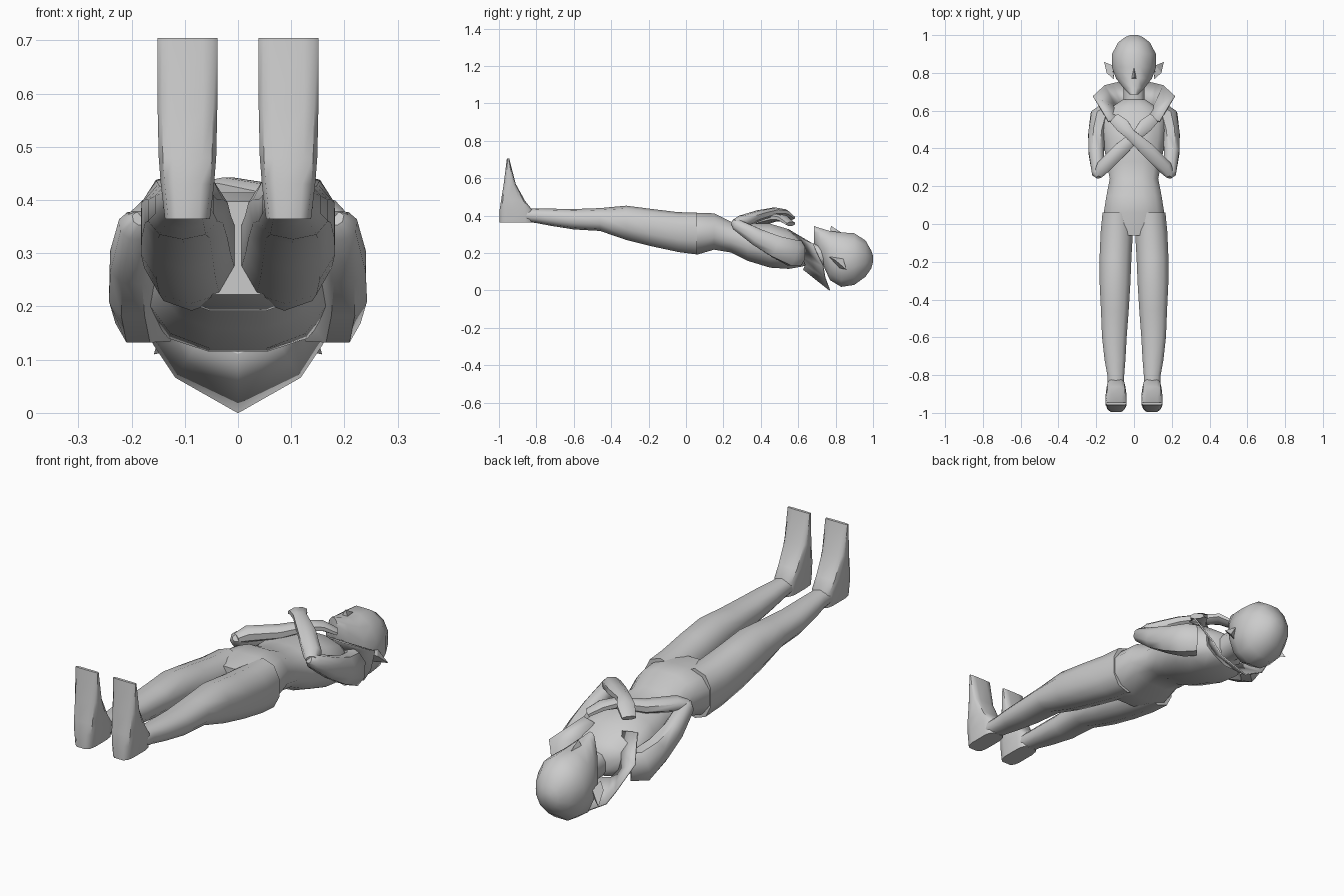
import bpy, bmesh, math
from mathutils import Vector

if "Cube" in bpy.data.objects:
    bpy.data.objects.remove(bpy.data.objects["Cube"], do_unlink=True)

grey = bpy.data.materials.new("plain grey")
grey.use_nodes = True
colour = (0.6, 0.6, 0.6, 1)
grey.diffuse_color = colour
grey.node_tree.nodes["Principled BSDF"].inputs["Base Color"].default_value = colour


def finish(name, bm, angle=50):
    bmesh.ops.recalc_face_normals(bm, faces=bm.faces)
    mesh = bpy.data.meshes.new(name)
    bm.to_mesh(mesh)
    bm.free()
    mesh.materials.append(grey)
    obj = bpy.data.objects.new(name, mesh)
    bpy.context.collection.objects.link(obj)
    bpy.ops.object.select_all(action="DESELECT")
    obj.select_set(True)
    bpy.context.view_layer.objects.active = obj
    bpy.ops.object.shade_smooth_by_angle(angle=math.radians(angle))
    return obj


def loft(name, rings, angle=50):
    bm = bmesh.new()
    loops = [[bm.verts.new(p) for p in ring] for ring in rings]
    for a, b in zip(loops, loops[1:]):
        for i in range(len(a)):
            j = (i + 1) % len(a)
            bm.faces.new((a[i], a[j], b[j], b[i]))
    bm.faces.new(loops[0])
    bm.faces.new(loops[-1])
    return finish(name, bm, angle)


def oval(centre, u, v, sides=10, power=0.85):
    points = []
    for i in range(sides):
        t = 2 * math.pi * (i + 0.5) / sides
        c, s = math.cos(t), math.sin(t)
        c = math.copysign(abs(c) ** power, c)
        s = math.copysign(abs(s) ** power, s)
        points.append(Vector(centre) + Vector(u) * c + Vector(v) * s)
    return points


def body_ring(y, x0, x1, z0, z1, sides=10, power=0.85):
    return oval(((x0 + x1) / 2, y, (z0 + z1) / 2),
                ((x1 - x0) / 2, 0, 0), (0, 0, (z1 - z0) / 2), sides, power)


def limb(name, path):
    # Rings square to the path: x, y, z, half width, half thickness
    points = [Vector(p[:3]) for p in path]
    rings = []
    for i, p in enumerate(path):
        along = points[min(i + 1, len(path) - 1)] - points[max(i - 1, 0)]
        side = along.cross(Vector((0, 0, 1))).normalized()
        up = side.cross(along).normalized()
        rings.append(oval(points[i], side * p[3], up * p[4], 8))
    return loft(name, rings)


# Torso: y, half width, bottom, top
torso = [(-0.06, .165, .22, .40), (0.06, .165, .188, .418), (0.15, .15, .215, .415),
         (0.24, .132, .20, .37), (0.33, .15, .155, .36), (0.45, .17, .118, .36),
         (0.55, .175, .112, .33), (0.62, .12, .125, .28), (0.66, .06, .14, .25)]
loft("torso", [body_ring(y, -w, w, a, b, 12) for y, w, a, b in torso])
loft("neck", [body_ring(y, -.058, .058, .13, .25) for y in (.6, .76)])

# Head: y, half width, bottom, top
head = [(.685, .022, .25, .345), (.72, .058, .16, .335), (.77, .098, .05, .322),
        (.83, .121, .014, .315), (.9, .12, .025, .31), (.96, .088, .07, .27),
        (.99, .048, .115, .215), (1.0, .02, .15, .185)]
loft("head", [body_ring(y, -w, w, a, b, 12, .95) for y, w, a, b in head], 60)


def wedge(name, points):
    bm = bmesh.new()
    verts = [bm.verts.new(p) for p in points]
    bmesh.ops.convex_hull(bm, input=verts)
    return finish(name, bm, 30)


wedge("nose", [(-.016, .77, .31), (.016, .77, .31), (0, .775, .345), (0, .83, .31)])

# Legs: y, inner x, outer x, bottom, top
leg = [(.06, .005, .17, .192, .417), (-.04, .002, .18, .205, .418),
       (-.18, .01, .186, .235, .435), (-.32, .016, .185, .27, .453),
       (-.46, .025, .178, .318, .44), (-.6, .036, .172, .326, .435),
       (-.72, .043, .158, .345, .437), (-.8, .05, .143, .36, .438),
       (-.88, .052, .14, .37, .44)]
# Feet: z, inner x, outer x, heel y, instep y
foot = [(.364, .052, .138, -.998, -.82), (.43, .044, .146, -.998, -.82),
        (.48, .04, .15, -.99, -.86), (.57, .038, .152, -.975, -.91),
        (.705, .038, .152, -.958, -.945)]
for name, s in (("left", 1), ("right", -1)):
    rings = [body_ring(y, s * a, s * b, z0, z1) for y, a, b, z0, z1 in leg]
    loft(name + "_leg", rings)
    rings = [oval((s * (a + b) / 2, (y0 + y1) / 2, z), ((b - a) / 2, 0, 0),
                  (0, (y1 - y0) / 2, 0), 12, .5) for z, a, b, y0, y1 in foot]
    loft(name + "_foot", rings, 40)

    # Upper arm, then the forearm crossed over the chest
    limb(name + "_upper_arm", [(s * .14, .60, .20, .05, .07), (s * .18, .57, .20, .055, .075),
                               (s * .195, .48, .235, .05, .062),
                               (s * .20, .38, .285, .043, .05),
                               (s * .19, .27, .352, .035, .032), (s * .182, .25, .365, .018, .015)])
    lift = .012 if s > 0 else -.02
    limb(name + "_forearm", [(s * .19, .26, .36, .025, .02),
                             (s * .165, .30, .37, .04, .032),
                             (s * .07, .395, .39 + lift, .04, .028),
                             (s * -.02, .475, .41 + lift, .03, .022),
                             (s * -.06, .52, .405 + lift, .04, .018),
                             (s * -.105, .56, .375 + lift, .032, .012)])
    wedge(name + "_ear", [(s * .105, .765, .18), (s * .115, .84, .17),
                          (s * .158, .858, .11), (s * .145, .80, .16), (s * .11, .82, .12)])

# Flared collar: lower edge and upper edge, from front to back
lower = [(.07, .56, .32), (.095, .61, .25), (.10, .63, .18), (.07, .64, .14), (0, .63, .115)]
upper = [(.135, .545, .325), (.215, .68, .25), (.155, .735, .13), (.115, .745, .07),
         (0, .77, .004)]
# Mirror both edges into one continuous strip
mirror = lambda edge: edge + [(-x, y, z) for x, y, z in reversed(edge[:-1])]
bm = bmesh.new()
low, high = ([bm.verts.new(p) for p in mirror(e)] for e in (lower, upper))
for i in range(len(low) - 1):
    bm.faces.new((low[i], low[i + 1], high[i + 1], high[i]))
collar = finish("collar", bm, 40)
thick = collar.modifiers.new("thickness", "SOLIDIFY")
thick.thickness = .006
